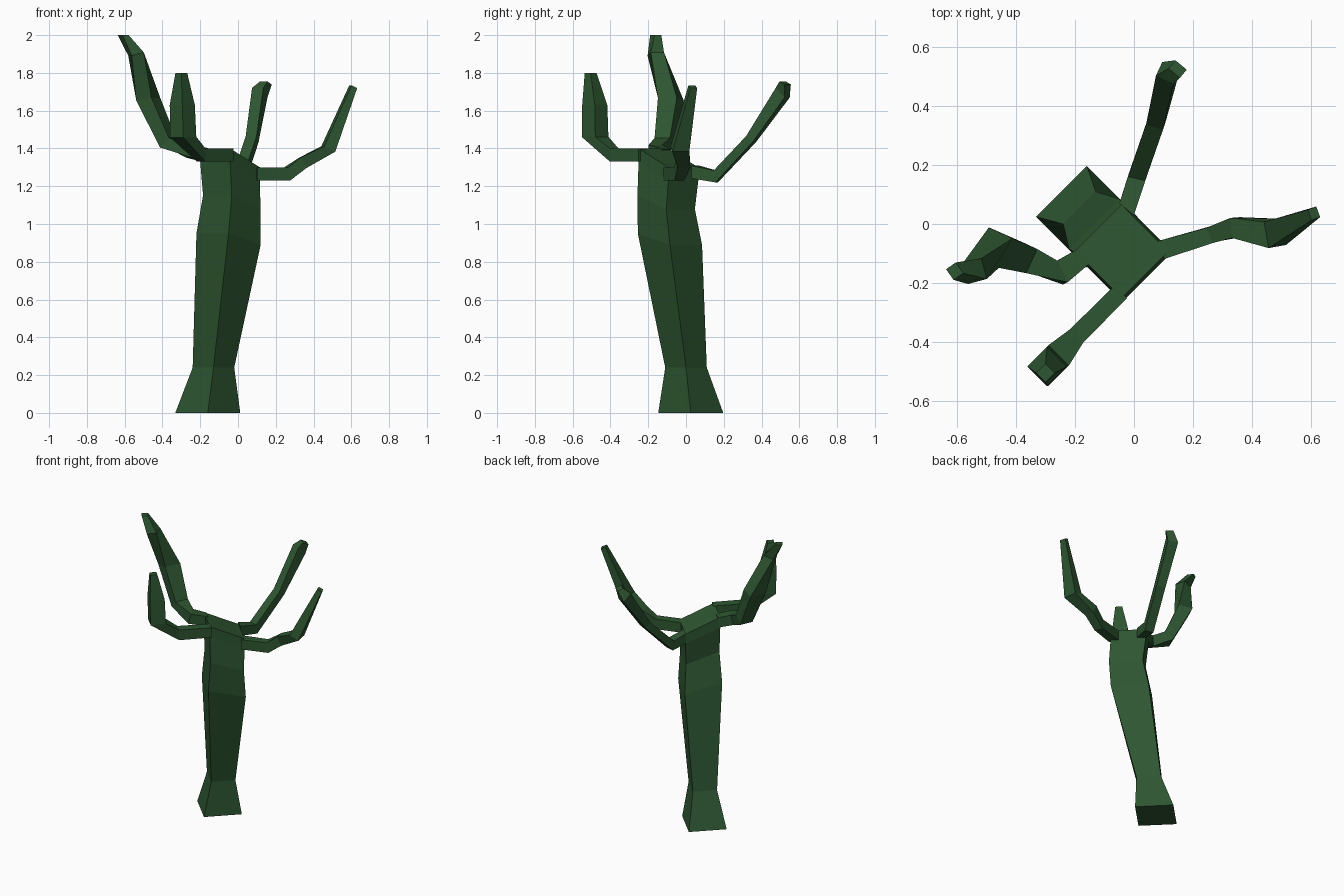
import bpy, bmesh
from math import sin, cos, radians
from mathutils import Vector

cube = bpy.data.objects.get("Cube")
if cube:
    bpy.data.objects.remove(cube)

green = bpy.data.materials.new("dark_green")
green.use_nodes = True
green.diffuse_color = (0.027, 0.092, 0.031, 1)
bsdf = green.node_tree.nodes["Principled BSDF"]
bsdf.inputs["Base Color"].default_value = green.diffuse_color
bsdf.inputs["Roughness"].default_value = 0.9


def loft(name, rings):
    """Skin a list of four-cornered rings into a closed flat-faced tube."""
    bm = bmesh.new()
    loops = [[bm.verts.new(p) for p in ring] for ring in rings]
    for a, b in zip(loops, loops[1:]):
        for i in range(4):
            j = (i + 1) % 4
            bm.faces.new((a[i], a[j], b[j], b[i]))
    bm.faces.new(loops[0])
    bm.faces.new(loops[-1])
    bmesh.ops.recalc_face_normals(bm, faces=bm.faces)
    mesh = bpy.data.meshes.new(name)
    bm.to_mesh(mesh)
    bm.free()
    mesh.materials.append(green)
    obj = bpy.data.objects.new(name, mesh)
    bpy.context.collection.objects.link(obj)


def trunk_ring(x, y, z, r, tilt):
    """Diamond ring, raised by tilt on its left and front corners."""
    return [(x - r, y, z + tilt), (x, y - r, z + tilt),
            (x + r, y, z - tilt), (x, y + r, z - tilt)]


def branch_ring(x, y, z, w, h, yaw, pitch):
    """Rectangle of half sizes w, h facing along the given yaw and pitch."""
    a, p = radians(yaw), radians(pitch)
    side = Vector((sin(a), -cos(a), 0)) * w
    up = Vector((-sin(p) * cos(a), -sin(p) * sin(a), cos(p))) * h
    c = Vector((x, y, z))
    return [c + side + up, c - side + up, c - side - up, c + side - up]


# Trunk: flared foot, leaning stem, tilted crown
trunk = [
    (-0.16, 0.025, 0, 0.172, 0),
    (-0.13, 0, 0.24, 0.11, 0),
    (-0.05, -0.085, 0.92, 0.17, 0.03),
    (-0.033, -0.105, 1.115, 0.152, 0.037),
    (-0.042, -0.093, 1.28, 0.158, 0.05),
    (-0.042, -0.093, 1.35, 0.158, 0.05),
]
loft("trunk", [trunk_ring(*r) for r in trunk])

# Branches: x, y, z, half width, half height, yaw, pitch
branches = {
    "front_branch": [
        (-0.045, -0.23, 1.365, 0.03, 0.034, 225, 0),
        (-0.195, -0.38, 1.365, 0.032, 0.035, 225, 0),
        (-0.29, -0.48, 1.46, 0.049, 0.049, 225, 88),
        (-0.295, -0.483, 1.63, 0.047, 0.047, 225, 90),
        (-0.30, -0.505, 1.80, 0.022, 0.022, 225, 90),
    ],
    "right_branch": [
        (-0.165, -0.105, 1.363, 0.032, 0.034, 225, 0),
        (-0.25, -0.165, 1.385, 0.04, 0.035, 205, 15),
        (-0.37, -0.115, 1.43, 0.045, 0.036, 155, 45),
        (-0.475, -0.08, 1.66, 0.055, 0.045, 155, 80),
        (-0.54, -0.16, 1.90, 0.036, 0.034, 195, 75),
        (-0.608, -0.16, 2.0, 0.022, 0.02, 215, 90),
    ],
    "left_branch": [
        (0.085, -0.09, 1.265, 0.034, 0.034, 35, 0),
        (0.26, -0.037, 1.265, 0.028, 0.035, 25, 8),
        (0.345, -0.012, 1.325, 0.034, 0.032, 5, 30),
        (0.478, -0.032, 1.397, 0.045, 0.033, 10, 65),
        (0.61, 0.036, 1.727, 0.019, 0.017, 20, 65),
    ],
    "back_branch": [
        (-0.025, 0.05, 1.275, 0.032, 0.034, 50, 0),
        (0.01, 0.158, 1.252, 0.03, 0.032, 77, 8),
        (0.075, 0.345, 1.45, 0.03, 0.024, 72, 48),
        (0.115, 0.512, 1.695, 0.033, 0.036, 65, 45),
        (0.148, 0.525, 1.747, 0.025, 0.02, 50, 65),
    ],
}
for name, rings in branches.items():
    loft(name, [branch_ring(*r) for r in rings])
